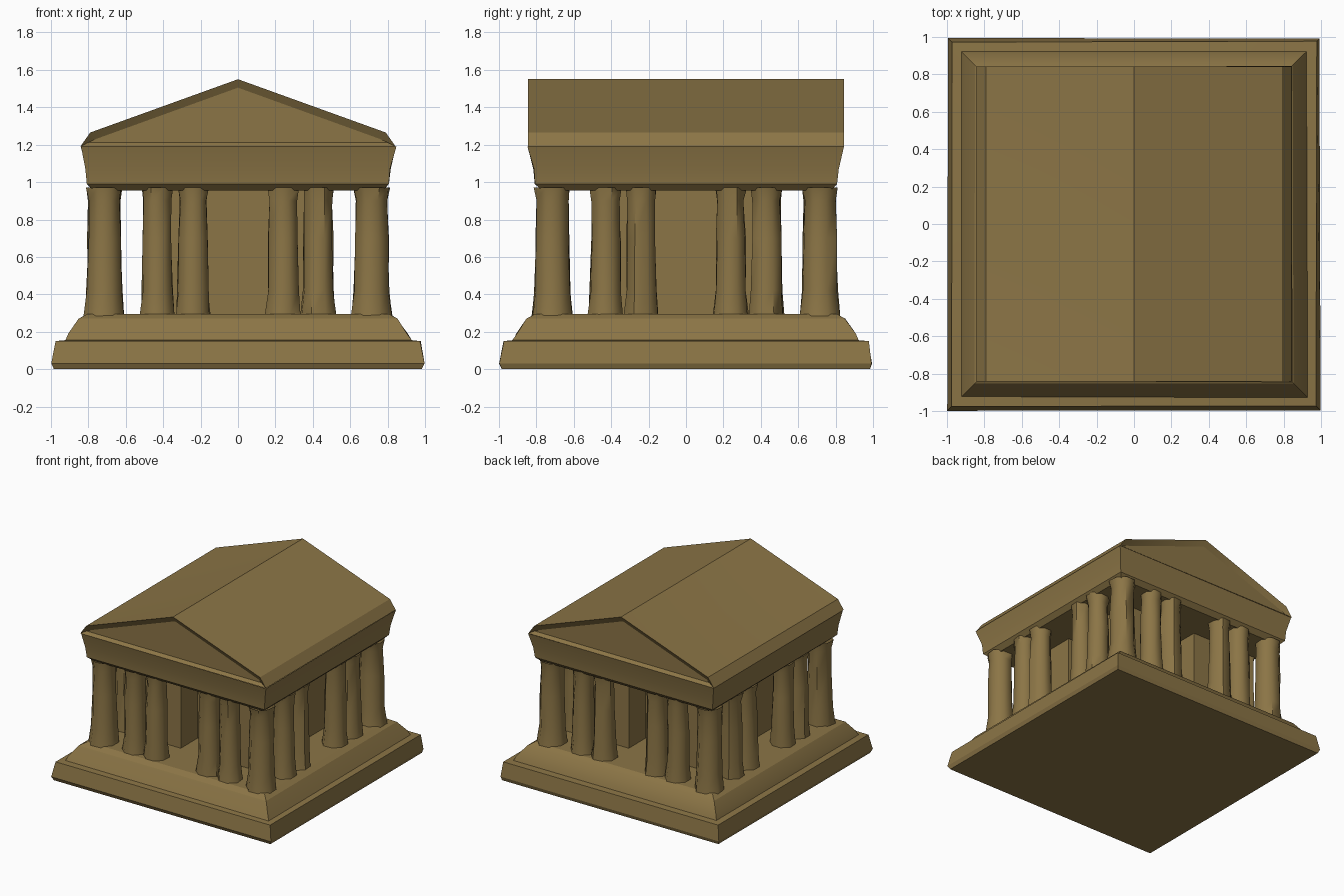
import bpy
import bmesh
import math
import random
from mathutils import Vector

random.seed(4)
old = bpy.data.objects.get("Cube")
if old:
    bpy.data.objects.remove(old, do_unlink=True)

STONE = (0.26, 0.178, 0.061, 1)
stone = bpy.data.materials.new("weathered_tan_stone")
stone.use_nodes = True
stone.diffuse_color = STONE
bsdf = stone.node_tree.nodes["Principled BSDF"]
bsdf.inputs["Base Color"].default_value = STONE
bsdf.inputs["Roughness"].default_value = 0.9


def finish(name, bm, angle=25):
    mesh = bpy.data.meshes.new(name)
    bm.to_mesh(mesh)
    bm.free()
    mesh.materials.append(stone)
    obj = bpy.data.objects.new(name, mesh)
    bpy.context.collection.objects.link(obj)
    bpy.ops.object.select_all(action="DESELECT")
    obj.select_set(True)
    bpy.context.view_layer.objects.active = obj
    bpy.ops.object.shade_smooth_by_angle(angle=math.radians(angle))


def skin(name, layers, bottom=False, top=False, angle=25):
    """Bridge counter-clockwise outlines, capping only the ends that show."""
    bm = bmesh.new()
    loops = [[bm.verts.new(p) for p in layer] for layer in layers]
    count = len(loops[0])
    for low, high in zip(loops, loops[1:]):
        for i in range(count):
            j = (i + 1) % count
            bm.faces.new((low[i], low[j], high[j], high[i]))
    if bottom:
        bm.faces.new(loops[0][::-1])
    if top:
        bm.faces.new(loops[-1])
    finish(name, bm, angle)


def outline(half, z, sides=4, centre=(0, 0), wear=0.006):
    """Slightly worn regular polygon of a given half width."""
    points = []
    for i in range(sides):
        a = math.tau * (i + 0.5) / sides
        r = half / math.cos(math.pi / sides) + random.uniform(-wear, wear)
        points.append((centre[0] + r * math.cos(a), centre[1] + r * math.sin(a), z))
    return points


# Stepped base
base = [(0.985, 0), (0.995, 0.03), (0.975, 0.15), (0.925, 0.155),
        (0.905, 0.19), (0.85, 0.27), (0.805, 0.295)]
skin("stepped_base", [outline(h, z) for h, z in base], bottom=True, top=True)

# Perimeter columns, six to a side, with a wider middle bay
shaft = [(0.1, 0.285), (0.088, 0.42), (0.083, 0.7), (0.078, 0.9), (0.088, 0.97)]
spots = (-0.715, -0.43, -0.24, 0.24, 0.43, 0.715)
number = 0
for x in spots:
    for y in spots:
        if max(abs(x), abs(y)) > 0.7:
            number += 1
            corner = min(abs(x), abs(y)) > 0.7
            width = 1.06 if corner else 0.92
            skin(f"column_{number}",
                 [outline(h * width, z, 8, (x, y)) for h, z in shaft], angle=50)

# Inner chamber with a doorway recess in each wall
quarter = [(0.28, -0.17), (0.28, 0.17), (0.5, 0.17), (0.5, 0.5), (0.17, 0.5)]
plan = []
for turn in range(4):
    plan += quarter
    quarter = [(-y, x) for x, y in quarter]
skin("inner_chamber", [[(x, y, z) for x, y in plan] for z in (0.29, 0.96)])

# Beam band carried by the columns
beam = [(0.77, 0.955), (0.805, 0.99), (0.815, 1.07), (0.843, 1.19)]
skin("entablature", [outline(h, z) for h, z in beam], bottom=True)

# Gabled roof with recessed gable panels and a worn hollow in one slope
profile = [(-0.843, 1.19), (0.843, 1.19), (0.79, 1.265), (0, 1.55), (-0.79, 1.265)]
bm = bmesh.new()
front = bm.faces.new([bm.verts.new((x, -0.843, z)) for x, z in profile])
ext = bmesh.ops.extrude_face_region(bm, geom=[front], use_keep_orig=True)
moved = [v for v in ext["geom"] if isinstance(v, bmesh.types.BMVert)]
bmesh.ops.translate(bm, verts=moved, vec=(0, 1.686, 0))
bmesh.ops.recalc_face_normals(bm, faces=bm.faces)
bm.normal_update()
under = [f for f in bm.faces if f.normal.z < -0.9]
bmesh.ops.delete(bm, geom=under, context="FACES_ONLY")
gables = [f for f in bm.faces if abs(f.normal.y) > 0.9]
bmesh.ops.inset_individual(bm, faces=gables, thickness=0.045, depth=-0.025)
bm.normal_update()
slope = [f for f in bm.faces if f.normal.z > 0.8 and f.normal.x < 0]
poked = bmesh.ops.poke(bm, faces=slope)
for v in poked["verts"]:
    v.co += Vector((0.02, 0.03, -0.02))
finish("gabled_roof", bm)
